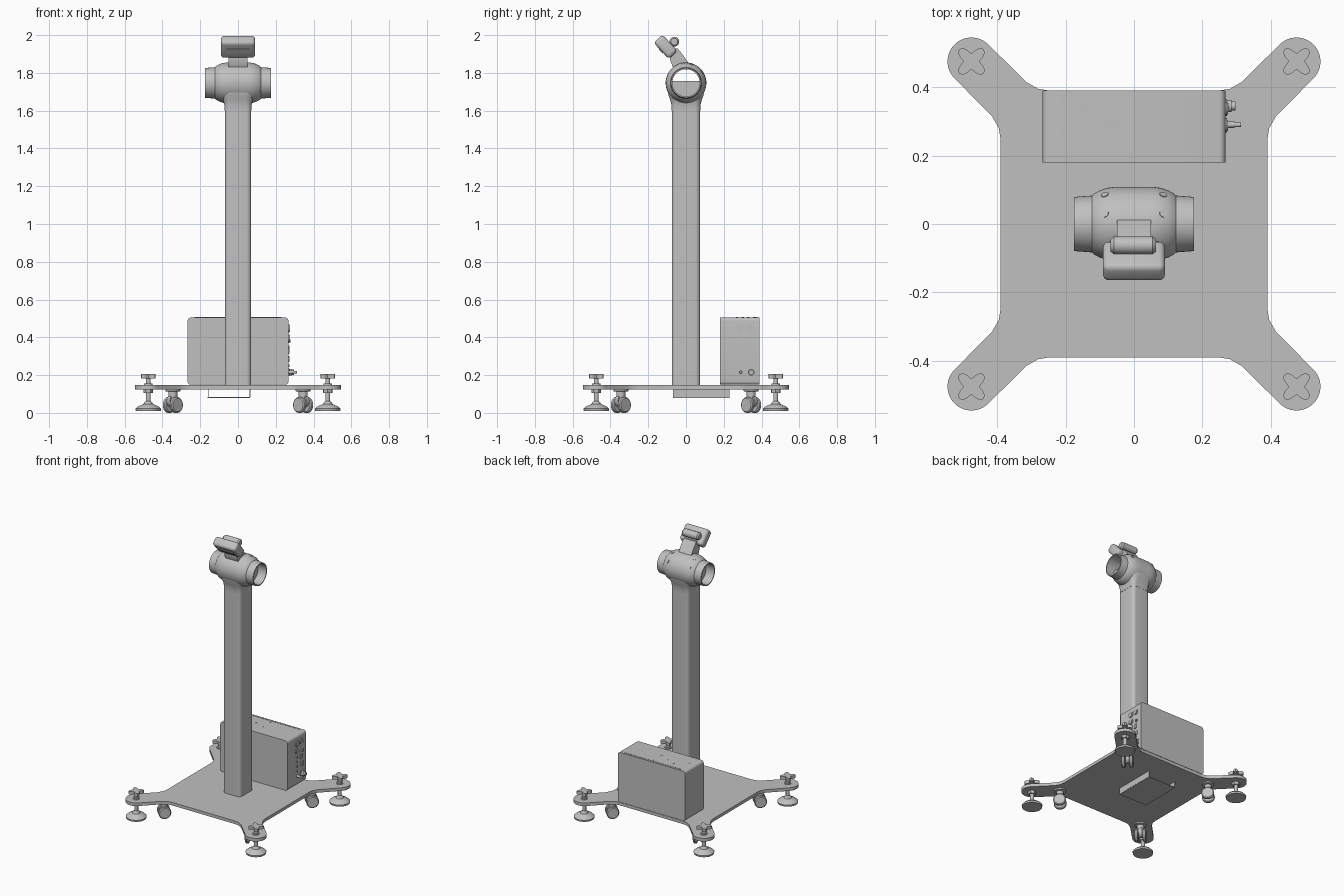
import bpy
import bmesh
from math import sin, cos, pi, radians
from mathutils import Matrix, Vector

cube = bpy.data.objects.get("Cube")
if cube:
    bpy.data.objects.remove(cube, do_unlink=True)

grey = bpy.data.materials.new("plain_grey")
grey.use_nodes = True
grey.diffuse_color = (0.53, 0.53, 0.53, 1)
grey.node_tree.nodes["Principled BSDF"].inputs["Base Color"].default_value = (0.53, 0.53, 0.53, 1)

parts = []
Z = (0, 0, 1)
X = (1, 0, 0)
SIDEWAYS = Matrix(((0, 0, 1, 0), (1, 0, 0, 0), (0, 1, 0, 0), (0, 0, 0, 1)))


def finish(name, bm, matrix=Matrix()):
    bm.transform(matrix)
    bmesh.ops.recalc_face_normals(bm, faces=bm.faces)
    mesh = bpy.data.meshes.new(name)
    bm.to_mesh(mesh)
    bm.free()
    mesh.materials.append(grey)
    obj = bpy.data.objects.new(name, mesh)
    bpy.context.collection.objects.link(obj)
    parts.append(obj)
    return obj


def loft(name, rings, matrix=Matrix(), closed=False):
    """Skin a stack of equal-length rings, capped or joined end to end."""
    bm = bmesh.new()
    loops = [[bm.verts.new(p) for p in ring] for ring in rings]
    pairs = list(zip(loops, loops[1:]))
    if closed:
        pairs.append((loops[-1], loops[0]))
    else:
        bm.faces.new(loops[0])
        bm.faces.new(loops[-1])
    n = len(loops[0])
    for a, b in pairs:
        for i in range(n):
            j = (i + 1) % n
            bm.faces.new((a[i], a[j], b[j], b[i]))
    return finish(name, bm, matrix)


def prism(name, outline, low, high, matrix=Matrix()):
    return loft(name, [[(x, y, h) for x, y in outline] for h in (low, high)], matrix)


def lathe(name, profile, location=(0, 0, 0), axis=Z, sides=32, closed=False):
    """Turn (radius, height) pairs about an axis."""
    turns = [2 * pi * i / sides for i in range(sides)]
    rings = [[(r * cos(t), r * sin(t), h) for t in turns] for r, h in profile]
    rotation = Vector(Z).rotation_difference(Vector(axis)).to_matrix().to_4x4()
    return loft(name, rings, Matrix.Translation(location) @ rotation, closed)


def rounded(hx, hy, r, steps=6):
    points = []
    for k, (sx, sy) in enumerate(((1, 1), (-1, 1), (-1, -1), (1, -1))):
        for i in range(steps + 1):
            t = (k + i / steps) * pi / 2
            points.append((sx * (hx - r) + r * cos(t), sy * (hy - r) + r * sin(t)))
    return points


def box(name, center, size, bevel=0, tilt=0):
    bm = bmesh.new()
    bmesh.ops.create_cube(bm, size=1)
    bmesh.ops.scale(bm, vec=size, verts=bm.verts)
    if bevel:
        bmesh.ops.bevel(bm, geom=bm.edges[:], offset=bevel, segments=4, profile=0.5, affect='EDGES')
    return finish(name, bm, Matrix.Translation(center) @ Matrix.Rotation(tilt, 4, 'X'))


def at_corners(*objects):
    for obj in objects:
        for k in (1, 2, 3):
            twin = obj.copy()
            twin.rotation_euler.z = k * pi / 2
            bpy.context.collection.objects.link(twin)
            parts.append(twin)


# Base plate: square with a rounded arm at each corner
FOOT = 0.475
arm = [(0.39, 0.25), (0.395, 0.28), (0.415, 0.315)]
arm += [(FOOT + 0.07 * cos(t), FOOT + 0.07 * sin(t))
        for t in (radians(-45 + 10 * i) for i in range(19))]
arm += [(y, x) for x, y in arm[2::-1]]
outline = []
for k in range(4):
    spin = Matrix.Rotation(k * pi / 2, 2)
    outline += [tuple(spin @ Vector(p)) for p in arm]
prism("base_plate", outline, 0.125, 0.147)

# Shallow tray under the plate, open at its ends
box("tray_floor", (-0.048, 0.08, 0.082), (0.225, 0.3, 0.004))
for side, x in (("right", -0.158), ("left", 0.063)):
    box("tray_side_" + side, (x, 0.08, 0.104), (0.004, 0.3, 0.042))

# Levelling feet
foot = lathe("levelling_foot", [(0.066, 0.01), (0.068, 0.022), (0.055, 0.034), (0.026, 0.046),
                                (0.02, 0.058), (0.013, 0.062), (0.013, 0.19)], (FOOT, FOOT, 0))
nut = lathe("foot_nut", [(0.026, 0.105), (0.026, 0.125)], (FOOT, FOOT, 0), sides=6)
collar = lathe("foot_collar", [(0.022, 0.147), (0.022, 0.155)], (FOOT, FOOT, 0))
star = []
for i in range(48):
    t = 2 * pi * i / 48
    r = 0.037 - 0.013 * cos(4 * t)
    star.append((FOOT + r * cos(t), FOOT + r * sin(t)))
knob = prism("foot_knob", star, 0.183, 0.205)
at_corners(foot, nut, collar, knob)

# Twin-wheel casters
C = 0.345
across = Vector((1, -1, 0)).normalized()
mount = lathe("caster_mount", [(0.04, 0.125), (0.04, 0.115), (0.024, 0.112), (0.024, 0.07)], (C, C, 0))
fork = lathe("caster_hood", [(0.034, -0.012), (0.034, 0.012)], (C, C, 0.062), across)
at_corners(mount, fork)
for side in (-1, 1):
    wheel = lathe("caster_wheel", [(0.036, -0.012), (0.042, -0.007), (0.042, 0.007), (0.036, 0.012)],
                  Vector((C, C, 0.042)) + across * side * 0.026, across)
    at_corners(wheel)

# Column and the flared neck above it
loft("column", [[(x, y, z) for x, y in rounded(0.07, 0.075, 0.025)] for z in (0.147, 1.6)])
neck = [(1.6, 0.071, 0.076, 0.026), (1.63, 0.072, 0.077, 0.03), (1.655, 0.079, 0.083, 0.04),
        (1.68, 0.09, 0.092, 0.05), (1.7, 0.097, 0.096, 0.055), (1.72, 0.1, 0.097, 0.06)]
loft("neck", [[(x, y, z) for x, y in rounded(hx, hy, r)] for z, hx, hy, r in neck])

# Hollow head with a flange at each end
HEAD = 1.747
half = [(0.108, 0.03), (0.108, 0.06), (0.105, 0.08), (0.098, 0.1), (0.09, 0.115),
        (0.083, 0.122), (0.079, 0.175), (0.072, 0.175)]
profile = [(r, -h) for r, h in reversed(half)] + half
lathe("head_shell", profile, (0, 0, HEAD), X, 48, closed=True)
lower = [(0.073 * cos(t), HEAD + 0.073 * sin(t)) for t in (pi + pi * i / 24 for i in range(25))]
prism("head_floor", [(0.073, HEAD + 0.01)] + lower[::-1] + [(-0.073, HEAD + 0.01)], -0.11, 0.11, SIDEWAYS)
for side in (-1, 1):
    for y in (0.03, 0.085):
        out = Vector((0.25 * side, y, 0.104 if y < 0.05 else 0.05))
        spot = Vector((0.085 * side, out.y, HEAD)) + Vector((0, 0, (0.1025 ** 2 - y ** 2) ** 0.5))
        lathe("head_screw", [(0.011, -0.004), (0.011, 0.003)], spot,
              (0.25 * side, y * 8, (spot.z - HEAD) * 8), 16)

# Camera bracket, body and rear pod
bracket = [(-0.07, 1.832), (-0.085, 1.87), (-0.075, 1.93), (-0.045, 1.93),
           (-0.02, 1.9), (0.015, 1.85), (0.0, 1.835)]
prism("camera_bracket", bracket, -0.05, 0.05, SIDEWAYS)
TILT = radians(-47)
box("camera_body", (0, -0.108, 1.938), (0.182, 0.118, 0.064), 0.018, TILT)
down = Matrix.Rotation(TILT, 3, 'X') @ Vector((0, 0, -1))
box("camera_window", Vector((0, -0.108, 1.938)) + down * 0.032, (0.12, 0.03, 0.008), 0, TILT)
lathe("camera_pod", [(0.018, -0.068), (0.026, -0.058), (0.026, 0.054), (0.018, 0.064)],
      (0, -0.062, 1.965), X)

# Control cabinet
prism("cabinet", [(x, z + 0.327) for x, z in rounded(0.267, 0.178, 0.018)], 0.18, 0.39,
      Matrix(((1, 0, 0, 0), (0, 0, 1, 0), (0, 1, 0, 0), (0, 0, 0, 1))))
box("cabinet_seam", (0, 0.376, 0.505), (0.46, 0.003, 0.003))
for x, y in ((-0.21, 0.365), (-0.21, 0.27), (-0.135, 0.33), (-0.065, 0.3), (0.005, 0.36), (0.005, 0.27)):
    lathe("cabinet_screw", [(0.006, 0.504), (0.006, 0.507)], (x, y, 0), sides=12)

# Sockets and plugs on the cabinet's left end: y, z, radius, reach
sockets = [(0.288, 0.447, 0.021, 0.008), (0.336, 0.447, 0.021, 0.008), (0.288, 0.395, 0.021, 0.008),
           (0.345, 0.215, 0.018, 0.03), (0.29, 0.215, 0.009, 0.045), (0.345, 0.38, 0.01, 0.01)]
sockets += [(0.286, z, 0.008, 0.006) for z in (0.35, 0.32, 0.285, 0.25)]
for y, z, r, reach in sockets:
    lathe("socket", [(r, -0.004), (r, reach * 0.6), (r * 0.75, reach * 0.6), (r * 0.75, reach)],
          (0.267, y, z), X, 16)
for y, z in ((0.335, 0.34), (0.345, 0.285)):
    box("port", (0.268, y, z), (0.01, 0.022, 0.03))
box("plug_plate", (0.268, 0.345, 0.215), (0.008, 0.04, 0.04))

# Smooth shading with kept edges
bpy.ops.object.select_all(action='DESELECT')
for obj in parts:
    obj.select_set(True)
bpy.context.view_layer.objects.active = parts[0]
bpy.ops.object.shade_smooth_by_angle(angle=radians(32))
